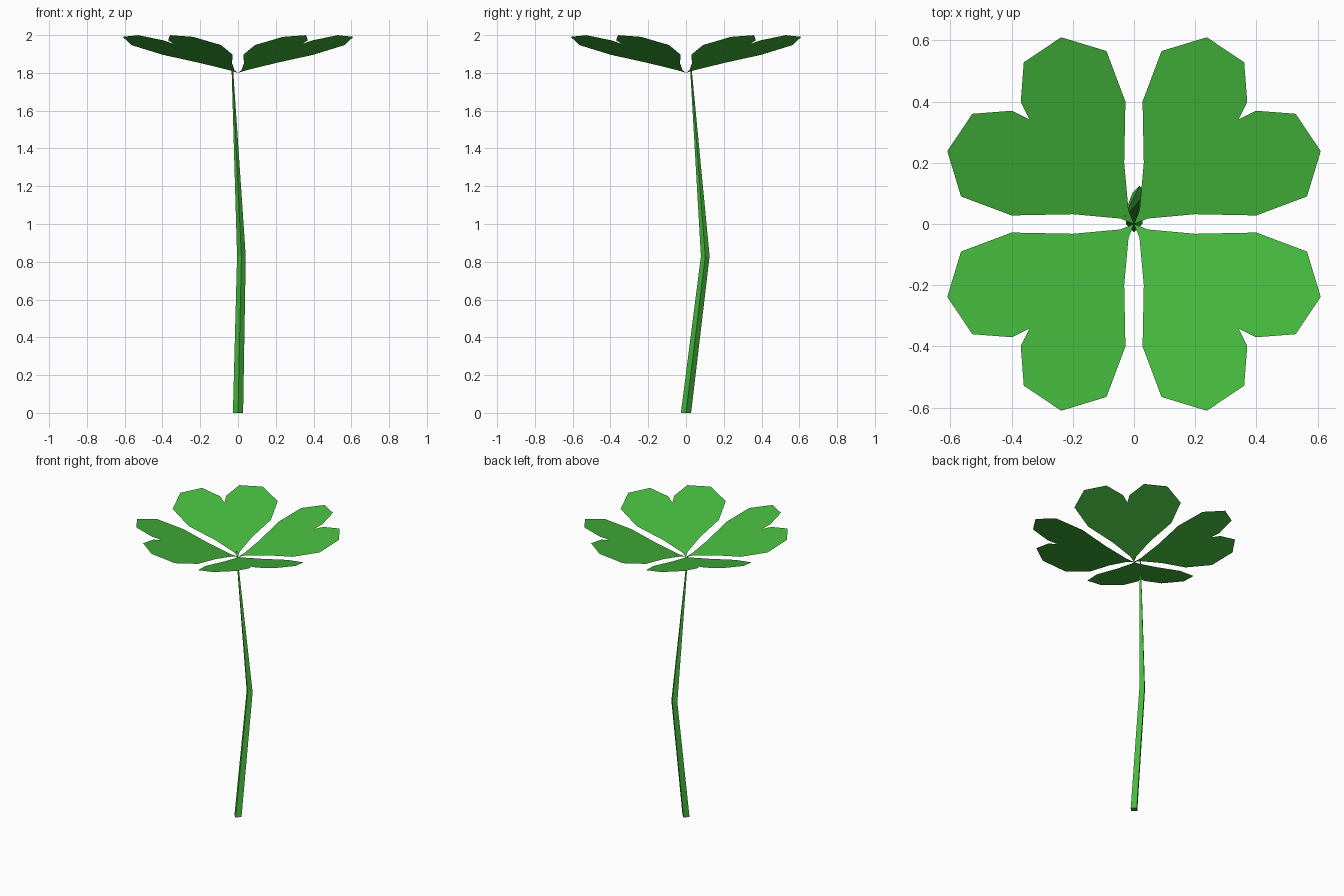
import bpy, bmesh, math
from mathutils import Vector

if "Cube" in bpy.data.objects:
    bpy.data.objects.remove(bpy.data.objects["Cube"])

green = bpy.data.materials.new("clover green")
green.diffuse_color = (0.061, 0.49, 0.047, 1)
green.use_nodes = True
green.node_tree.nodes["Principled BSDF"].inputs["Base Color"].default_value = green.diffuse_color


def finish(name, bm):
    mesh = bpy.data.meshes.new(name)
    bm.to_mesh(mesh)
    bm.free()
    mesh.materials.append(green)
    obj = bpy.data.objects.new(name, mesh)
    bpy.context.collection.objects.link(obj)
    return obj


# Heart-shaped leaflets: half outline from the base tip out to the notch,
# mirrored across the diagonal, lying on a plane that rises outwards
half = [(0.045, 0.018), (0.2, 0.032), (0.4, 0.028), (0.565, 0.09),
        (0.61, 0.238), (0.528, 0.36), (0.398, 0.37)]
outline = [(0, 0)] + half + [(0.342, 0.342)] + [(y, x) for x, y in reversed(half)]
for i in range(4):
    a = i * math.pi / 2
    bm = bmesh.new()
    verts = [bm.verts.new((x * math.cos(a) - y * math.sin(a),
                           x * math.sin(a) + y * math.cos(a),
                           1.8 + 0.225 * (x + y))) for x, y in outline]
    bm.faces.new(verts)
    finish(f"leaflet_{i + 1}", bm)

# Bent, tapering four-sided stem
rings = [(0, 0, 0, 0.027), (0.018, 0.102, 0.83, 0.023), (-0.03, 0.026, 1.82, 0.004)]
bm = bmesh.new()
loops = [[bm.verts.new(Vector((x, y, z)) + r * Vector((math.cos(k * math.pi / 2),
                                                        math.sin(k * math.pi / 2), 0)))
          for k in range(4)] for x, y, z, r in rings]
for low, high in zip(loops, loops[1:]):
    for k in range(4):
        n = (k + 1) % 4
        bm.faces.new((low[k], low[n], high[n], high[k]))
bm.faces.new(loops[0][::-1])
bm.faces.new(loops[-1])
finish("stem", bm)
